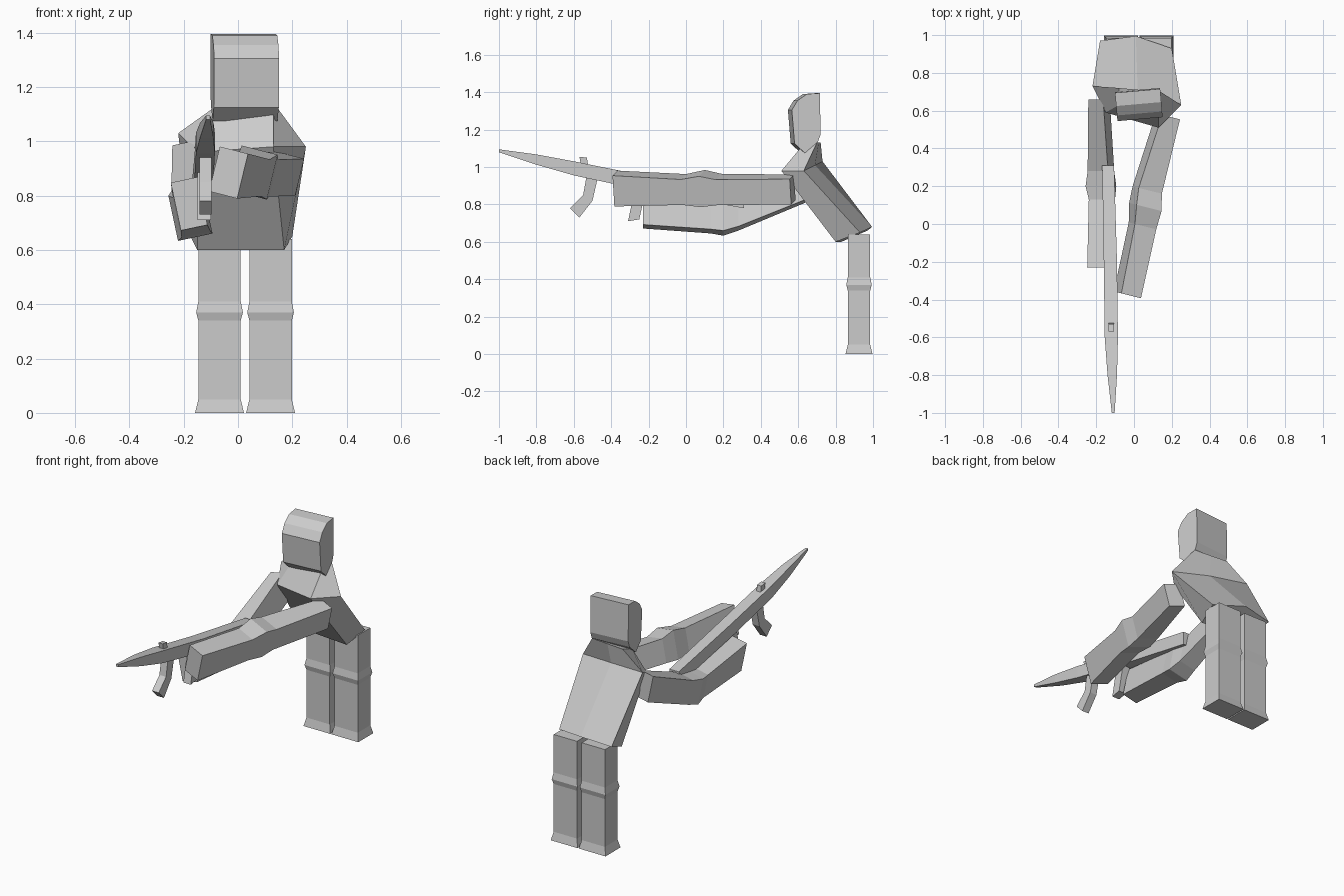
import bpy, bmesh
from math import radians
from mathutils import Vector, Euler

cube = bpy.data.objects.get("Cube")
if cube:
    bpy.data.objects.remove(cube)

grey = bpy.data.materials.new("plain_grey")
grey.use_nodes = True
shade = (0.6, 0.6, 0.6, 1)
grey.diffuse_color = shade
grey.node_tree.nodes["Principled BSDF"].inputs["Base Color"].default_value = shade


def loft(name, rings):
    """Skin a closed solid through rings of equal point count."""
    bm = bmesh.new()
    loops = [[bm.verts.new(p) for p in ring] for ring in rings]
    count = len(loops[0])
    for low, high in zip(loops, loops[1:]):
        for i in range(count):
            j = (i + 1) % count
            bm.faces.new((low[i], low[j], high[j], high[i]))
    bm.faces.new(loops[0][::-1])
    bm.faces.new(loops[-1])
    bmesh.ops.recalc_face_normals(bm, faces=bm.faces)
    mesh = bpy.data.meshes.new(name)
    bm.to_mesh(mesh)
    bm.free()
    mesh.materials.append(grey)
    obj = bpy.data.objects.new(name, mesh)
    bpy.context.collection.objects.link(obj)
    return obj


def beam(name, sections, roll=0, yaw=0):
    """Boxy limb through (x, y, z, width, height) sections facing along y."""
    turn = Euler((0, radians(roll), radians(yaw))).to_matrix()
    corners = [(-1, -1), (1, -1), (1, 1), (-1, 1)]
    return loft(name, [[Vector((x, y, z)) + turn @ Vector((a * w / 2, 0, b * h / 2))
                        for a, b in corners] for x, y, z, w, h in sections])


def prism(name, profile, x, width):
    """Side profile in (y, z) extruded across x."""
    return loft(name, [[(x + s * width / 2, y, z) for y, z in profile] for s in (-1, 1)])


# Legs with flared feet and a knee ridge
leg_profile = [(0, 0.09), (0.05, 0.078), (0.34, 0.078), (0.37, 0.086),
               (0.41, 0.078), (0.64, 0.078)]
for side, x in (("right", -0.068), ("left", 0.12)):
    loft(side + "_leg", [[(x + a * half, 0.925 + b * (half - 0.018), z)
                          for a, b in ((-1, -1), (1, -1), (1, 1), (-1, 1))]
                         for z, half in leg_profile])

# Leaning torso: hips, shoulders, neck
loft("torso", [
    [(-0.15, 0.83, 0.6), (0.17, 0.8, 0.6), (0.2, 0.93, 0.65),
     (0.01, 0.995, 0.68), (-0.18, 0.97, 0.66)],
    [(-0.15, 0.59, 0.96), (0.13, 0.51, 0.98), (0.25, 0.63, 0.98),
     (0.02, 0.69, 1.01), (-0.22, 0.73, 1.03)],
    [(-0.08, 0.63, 1.1), (0.13, 0.61, 1.1), (0.14, 0.7, 1.13),
     (0.03, 0.71, 1.13), (-0.08, 0.72, 1.13)]])

# Head, turned slightly to one side
head = prism("head", [(-0.08, 0.17), (-0.065, -0.01), (-0.01, -0.06), (0.06, 0.0),
                      (0.075, 0.04), (0.07, 0.26), (0.0, 0.255), (-0.05, 0.22)], 0, 0.24)
head.location = (0.025, 0.635, 1.135)
head.rotation_euler.z = radians(5)

# Arms with elbow ridges
beam("left_arm", [(-0.035, -0.375, 0.885, 0.11, 0.17), (0.045, -0.01, 0.88, 0.12, 0.14),
                  (0.06, 0.09, 0.885, 0.14, 0.17), (0.07, 0.18, 0.88, 0.13, 0.14),
                  (0.18, 0.57, 0.88, 0.1, 0.14)], roll=14, yaw=-14)
beam("right_arm", [(-0.18, -0.23, 0.77, 0.1, 0.18), (-0.17, 0.13, 0.73, 0.11, 0.15),
                   (-0.175, 0.2, 0.73, 0.13, 0.17), (-0.175, 0.28, 0.75, 0.11, 0.16),
                   (-0.185, 0.66, 0.91, 0.08, 0.17)], roll=-12)

# Rifle: tapered body, curved magazine, grip and sight
beam("rifle_body", [(-0.11, -1, 1.087, 0.015, 0.015), (-0.115, -0.8, 1.04, 0.05, 0.055),
                    (-0.12, -0.6, 0.993, 0.07, 0.075), (-0.125, -0.2, 0.91, 0.07, 0.08),
                    (-0.137, 0.31, 0.82, 0.063, 0.08)])
prism("magazine", [(-0.53, 0.96), (-0.55, 0.85), (-0.62, 0.78), (-0.57, 0.73),
                   (-0.5, 0.82), (-0.47, 0.95)], -0.12, 0.045)
prism("grip", [(-0.27, 0.9), (-0.31, 0.71), (-0.25, 0.72), (-0.21, 0.9)], -0.125, 0.05)
prism("sight", [(-0.56, 1.0), (-0.57, 1.055), (-0.53, 1.05), (-0.52, 0.99)], -0.12, 0.028)
